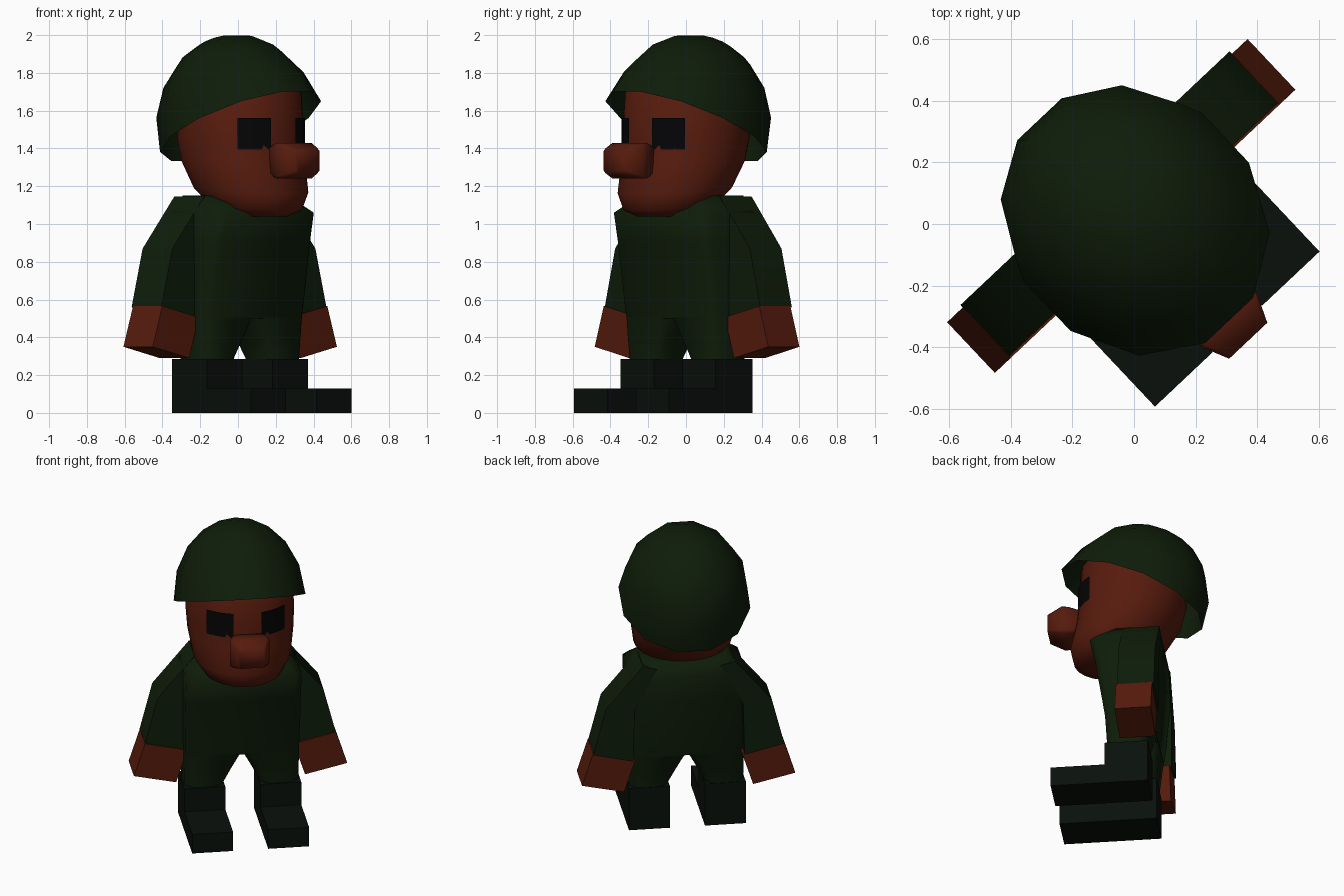
import bpy, bmesh, math
from mathutils import Matrix, Vector

if "Cube" in bpy.data.objects:
    bpy.data.objects.remove(bpy.data.objects["Cube"])

# The figure is built facing -y, then turned to its diagonal pose
POSE = Matrix.Rotation(math.radians(43.3), 4, 'Z') @ Matrix.Translation((0.01, 0, 0))


def material(name, rgb):
    m = bpy.data.materials.new(name)
    m.diffuse_color = (*rgb, 1)
    m.use_nodes = True
    m.node_tree.nodes["Principled BSDF"].inputs["Base Color"].default_value = m.diffuse_color
    return m


GREEN = material("green_cloth", (0.0045, 0.012, 0.0028))
SKIN = material("skin", (0.095, 0.011, 0.004))
BOOT = material("boot_leather", (0.003, 0.005, 0.0035))
BLACK = material("eye_black", (0.0015, 0.0015, 0.002))


def finish(name, bm, mat, smooth=35):
    bmesh.ops.recalc_face_normals(bm, faces=bm.faces)
    bm.transform(POSE)
    me = bpy.data.meshes.new(name)
    bm.to_mesh(me)
    bm.free()
    me.materials.append(mat)
    ob = bpy.data.objects.new(name, me)
    bpy.context.collection.objects.link(ob)
    bpy.ops.object.select_all(action='DESELECT')
    bpy.context.view_layer.objects.active = ob
    ob.select_set(True)
    bpy.ops.object.shade_smooth_by_angle(angle=math.radians(smooth))
    return ob


def loft(name, rings, mat, smooth=35):
    """Skin a stack of point rings and cap both ends."""
    bm = bmesh.new()
    rows = [[bm.verts.new(p) for p in r] for r in rings]
    n = len(rows[0])
    for a, b in zip(rows, rows[1:]):
        for i in range(n):
            j = (i + 1) % n
            bm.faces.new((a[i], a[j], b[j], b[i]))
    bm.faces.new(rows[0])
    bm.faces.new(rows[-1])
    return finish(name, bm, mat, smooth)


def octagon(x0, x1, y0, y1, c):
    """Rectangle with cut corners."""
    s = math.copysign(c, x1 - x0)
    return [(x0 + s, y0), (x1 - s, y0), (x1, y0 + c), (x1, y1 - c),
            (x1 - s, y1), (x0 + s, y1), (x0, y1 - c), (x0, y0 + c)]


def flat(pts, z):
    return [(x, y, z) for x, y in pts]


def circle(r, cy, z, n=24, tilt=0.0):
    return [(r * math.sin(t), cy - r * math.cos(t), z - tilt * math.cos(t))
            for t in (2 * math.pi * (i + 0.5) / n for i in range(n))]


# Torso
loft("torso", [flat(octagon(-w, w, f, b, c), z) for z, w, f, b, c in (
    (0.50, 0.358, -0.142, 0.15, 0.04), (0.62, 0.36, -0.16, 0.165, 0.04),
    (0.90, 0.362, -0.205, 0.19, 0.045), (1.06, 0.362, -0.24, 0.195, 0.05),
    (1.15, 0.28, -0.13, 0.19, 0.05))], GREEN, smooth=70)

for side, s in (("left", -1), ("right", 1)):
    # Trouser legs
    loft(side + "_trouser_leg", [flat(octagon(s * a, s * 0.358, f, b, c), z) for z, a, f, b, c in (
        (0.22, 0.115, -0.13, 0.125, 0.05), (0.29, 0.115, -0.13, 0.125, 0.05),
        (0.38, 0.07, -0.135, 0.135, 0.045), (0.51, 0.0, -0.143, 0.15, 0.04))], GREEN, smooth=65)
    # Boots: side profile swept across the foot
    prof = [(0.13, 0), (0.13, 0.285), (-0.14, 0.285), (-0.14, 0.13), (-0.478, 0.13), (-0.478, 0)]
    loft(side + "_boot", [[(s * x, y, z) for y, z in prof] for x in (0.11, 0.367)], BOOT)
    # Sleeves: front profile swept in depth
    prof = [(0.20, 1.12), (0.29, 1.145), (0.52, 0.87), (0.60, 0.56), (0.35, 0.50), (0.34, 0.85)]
    loft(side + "_sleeve", [[(s * x, y, z) for x, z in prof] for y in (-0.035, 0.195)], GREEN)
    # Hands
    prof = [(0.60, 0.566), (0.67, 0.35), (0.405, 0.29), (0.335, 0.506)]
    loft(side + "_hand", [[(s * x, y, z) for x, z in prof] for y in (-0.042, 0.184)], SKIN)
    # Eyes: thin patches wrapped on the face
    bm = bmesh.new()
    cols = []
    for i in range(4):
        t = math.radians(15 + 10.3 * i)
        x, y = s * 0.341 * math.sin(t), -0.01 - 0.341 * math.cos(t)
        cols.append([bm.verts.new((x, y, z)) for z in (1.395, 1.56)])
    for a, b in zip(cols, cols[1:]):
        bm.faces.new((a[0], b[0], b[1], a[1]))
    finish(side + "_eye", bm, BLACK)

# Head: rounded jaw pushed forward at the chin
loft("head", [circle(r, -f, z, tilt=t) for z, r, f, t in (
    (1.04, 0.15, 0.16, 0.0), (1.09, 0.245, 0.13, 0.02), (1.18, 0.305, 0.09, 0.02),
    (1.33, 0.33, 0.03, 0.01), (1.45, 0.337, 0.01, 0.0), (1.70, 0.33, 0.0, 0.0),
    (1.82, 0.26, -0.04, 0.0))], SKIN, smooth=60)

# Nose: block with tapered tip
loft("nose", [[(x, y, 1.335 + z) for x, z in (
    (-w, -h + c), (-w + c, -h), (w - c, -h), (w, -h + c),
    (w, h - c), (w - c, h), (-w + c, h), (-w, h - c))]
    for y, w, h, c in ((-0.29, 0.085, 0.07, 0.02), (-0.40, 0.118, 0.095, 0.015),
                       (-0.44, 0.125, 0.095, 0.015), (-0.53, 0.085, 0.065, 0.015))], SKIN, smooth=80)

# Helmet: open half ellipsoid with twelve sides, leaning back, flared at the front brim
bm = bmesh.new()
lean = Matrix.Translation((0, 0, 1.512)) @ Matrix.Rotation(math.radians(-23.2), 4, 'X')
rows = []
for k, deg in enumerate((0, 22, 42, 60, 76)):
    c, h = math.cos(math.radians(deg)), math.sin(math.radians(deg))
    rows.append([bm.verts.new(lean @ Vector((
        0.412 * c * x, 0.467 * c * y * (1.06 if k == 0 and y < -0.5 else 1), 0.497 * h)))
        for x, y, _ in circle(1, 0, 0, 12)])
for a, b in zip(rows, rows[1:]):
    for i in range(12):
        j = (i + 1) % 12
        bm.faces.new((a[i], a[j], b[j], b[i]))
apex = bm.verts.new(lean @ Vector((0, 0, 0.497)))
for i in range(12):
    bm.faces.new((rows[-1][i], rows[-1][(i + 1) % 12], apex))
finish("helmet", bm, GREEN, 60)
